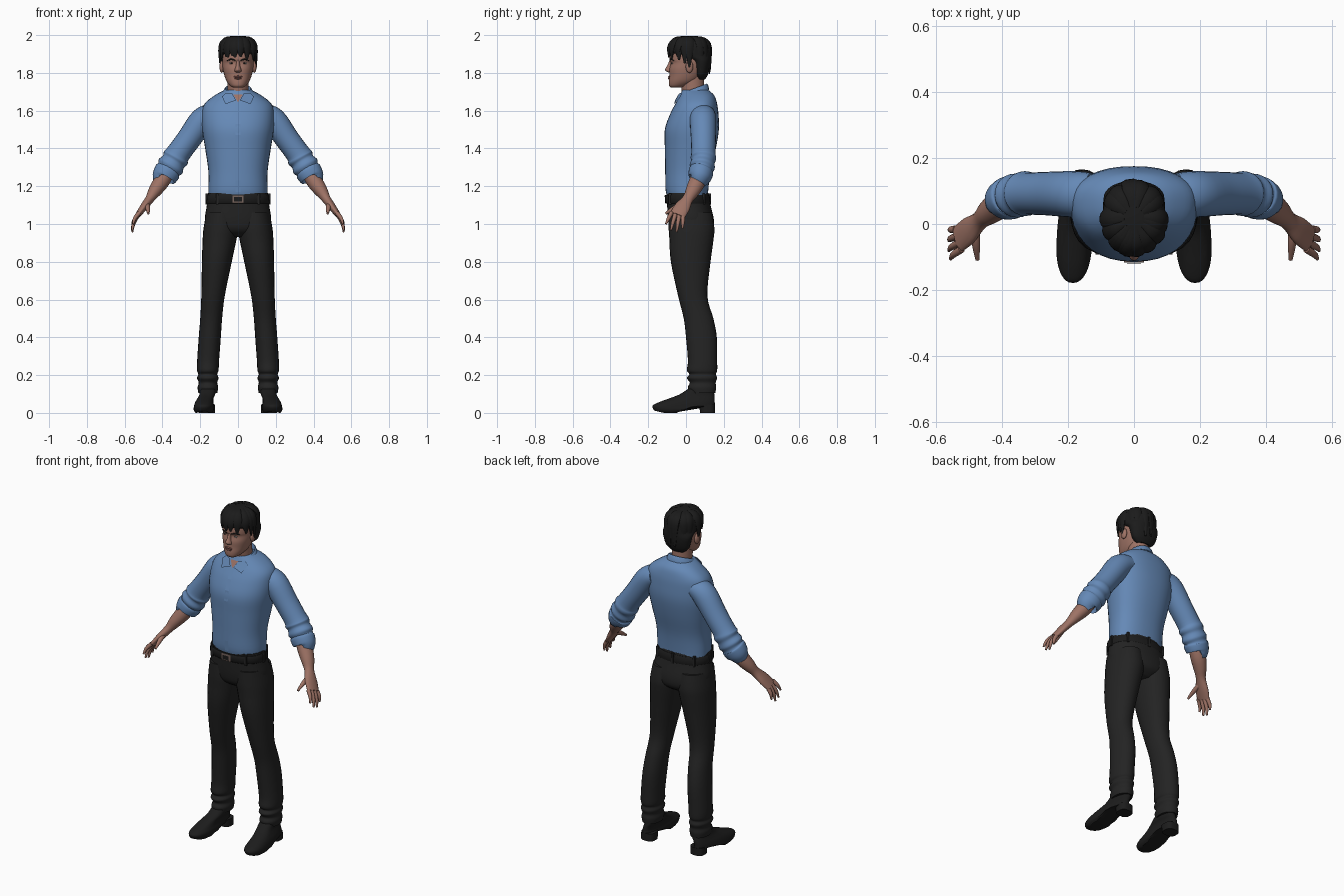
import bpy
import bmesh
import math
import random
from mathutils import Vector
from mathutils.bvhtree import BVHTree

random.seed(4)
if "Cube" in bpy.data.objects:
    bpy.data.objects.remove(bpy.data.objects["Cube"], do_unlink=True)


def material(name, *rgb):
    mat = bpy.data.materials.new(name)
    mat.use_nodes = True
    mat.diffuse_color = (*rgb, 1)
    shader = mat.node_tree.nodes["Principled BSDF"]
    shader.inputs["Base Color"].default_value = (*rgb, 1)
    shader.inputs["Roughness"].default_value = 0.7
    return mat


SHIRT = material("blue cloth", 0.13, 0.25, 0.47)
TROUSERS = material("black cloth", 0.017, 0.017, 0.017)
LEATHER = material("black leather", 0.012, 0.012, 0.012)
HAIR = material("black hair", 0.011, 0.011, 0.011)
SKIN = material("skin", 0.34, 0.17, 0.13)
LIPS = material("lips", 0.25, 0.1, 0.085)
EYE = material("eye white", 0.36, 0.32, 0.3)
METAL = material("buckle metal", 0.2, 0.14, 0.12)
SIDES = (("left_", 1), ("right_", -1))


def finish(name, bm, mat, side=1, sharp=50):
    """Turn a bmesh into a smooth object with sharp edges kept."""
    for v in bm.verts:
        v.co.x *= side
    bmesh.ops.recalc_face_normals(bm, faces=bm.faces)
    for f in bm.faces:
        f.smooth = True
    for e in bm.edges:
        e.smooth = e.calc_face_angle(0) < math.radians(sharp)
    mesh = bpy.data.meshes.new(name)
    bm.to_mesh(mesh)
    bm.free()
    mesh.materials.append(mat)
    obj = bpy.data.objects.new(name, mesh)
    bpy.context.collection.objects.link(obj)
    return obj


def spline(rows, steps):
    """Catmull-Rom interpolation of rows of numbers."""
    out = []
    for i in range(len(rows) - 1):
        a, b, c, d = (rows[max(0, min(len(rows) - 1, i + k))] for k in (-1, 0, 1, 2))
        for s in range(steps):
            t = s / steps
            out.append([q + t * (r - p + t * (2 * p - 5 * q + 4 * r - w + t * (3 * (q - r) + w - p))) / 2
                        for p, q, r, w in zip(a, b, c, d)])
    return out + [list(rows[-1])]


def skin(frames, seg=24, power=1.0, bias=0.5, cap=True):
    """Join rounded cross-sections given as centre, half-width and half-depth vectors."""
    bm = bmesh.new()
    rings = []
    for centre, u, v in frames:
        ring = []
        for k in range(seg):
            a = math.tau * k / seg
            c, s = math.cos(a), math.sin(a)
            c, s = (math.copysign(abs(w) ** power, w) for w in (c, s))
            depth = 2 * (bias if s < 0 else 1 - bias)
            ring.append(bm.verts.new(centre + u * c + v * s * depth))
        rings.append(ring)
    for low, high in zip(rings, rings[1:]):
        for k in range(seg):
            n = (k + 1) % seg
            bm.faces.new((low[k], low[n], high[n], high[k]))
    if cap:
        bm.faces.new(rings[0])
        bm.faces.new(rings[-1])
    return bm


def stack(rows, steps=4, bias=0.5, **options):
    """Horizontal sections: z, x from, x to, y from, y to."""
    frames = []
    for z, xa, xb, ya, yb in spline(rows, steps):
        frames.append((Vector(((xa + xb) / 2, ya + (yb - ya) * bias, z)),
                       Vector(((xb - xa) / 2, 0, 0)), Vector((0, (yb - ya) / 2, 0))))
    return skin(frames, bias=bias, **options)


def centred(rows, **options):
    """Symmetric sections: z, half-width, y from, y to."""
    return stack([(z, -w, w, ya, yb) for z, w, ya, yb in rows], **options)


def tube(rows, steps=4, ref=(0, 1, 0), **options):
    """Sections along a path: x, y, z, thickness radius, width radius."""
    rows = spline(rows, steps)
    pts = [Vector(r[:3]) for r in rows]
    frames = []
    for i, r in enumerate(rows):
        t = (pts[min(i + 1, len(pts) - 1)] - pts[max(i - 1, 0)]).normalized()
        v = Vector(ref)
        v = (v - t * v.dot(t)).normalized()
        frames.append((pts[i], v.cross(t) * r[3], v * r[4]))
    return skin(frames, **options)


def ball(name, centre, radii, mat, side=1):
    bm = bmesh.new()
    bmesh.ops.create_uvsphere(bm, u_segments=16, v_segments=10, radius=1)
    for v in bm.verts:
        v.co = Vector(a * b + c for a, b, c in zip(v.co, radii, centre))
    finish(name, bm, mat, side)


def front_of(obj):
    """Return a function giving the y of an object's front surface at x, z."""
    mesh = obj.data
    tree = BVHTree.FromPolygons([v.co for v in mesh.vertices], [tuple(p.vertices) for p in mesh.polygons])

    def lookup(x, z):
        hit = tree.ray_cast(Vector((x, -1, z)), Vector((0, 1, 0)))[0]
        return hit.y if hit else 0.0
    return lookup


def plate(name, outline, surface, lift, mat, side=1):
    """Thin panel laid on a front surface from an x, z outline."""
    bm = bmesh.new()
    face = bm.faces.new([bm.verts.new((x, surface(x, z) - lift, z)) for x, z in outline])
    bmesh.ops.solidify(bm, geom=[face], thickness=0.006)
    finish(name, bm, mat, side, 30)


# Shirt body
torso = finish("shirt_body", centred([
    (1.13, .155, -.095, .115), (1.18, .157, -.108, .118), (1.28, .157, -.11, .13),
    (1.4, .174, -.112, .158), (1.5, .19, -.112, .174), (1.58, .192, -.085, .172),
    (1.635, .178, -.057, .165), (1.68, .125, -.033, .15), (1.71, .07, -.02, .118)],
    bias=0.58, power=0.88, seg=36), SHIRT)
chest = front_of(torso)
for i in range(8):
    low, high = 1.17 + i * 0.06, 1.23 + i * 0.06
    plate("button_strip", [(-.012, low), (.012, low), (.012, high), (-.012, high)], chest, 0.002, SHIRT)

# Collar: folded band, pointed flaps and open throat
band = [(1.675, .062, .064), (1.7, .062, .064), (1.718, .068, .068), (1.712, .074, .074), (1.685, .086, .08)]
finish("collar_band", skin([(Vector((0, .043, z)), Vector((w, 0, 0)), Vector((0, d, .025)))
                            for z, w, d in band], cap=False), SHIRT)
plate("throat", [(0, 1.645), (.025, 1.685), (-.025, 1.685)], chest, 0.004, SKIN)
for label, s in SIDES:
    plate(label + "collar_flap", [(.01, 1.655), (.03, 1.69), (.062, 1.695), (.085, 1.675), (.066, 1.635)],
          chest, 0.012, SHIRT, s)

# Sleeves with rolled, rumpled cuffs
sleeve = [(.13, .09, 1.58, .055, .065), (.185, .09, 1.552, .068, .07), (.26, .092, 1.45, .064, .066),
          (.315, .092, 1.375, .064, .064), (.33, .092, 1.35, .071, .068), (.342, .09, 1.33, .064, .062),
          (.357, .086, 1.305, .073, .067), (.368, .083, 1.287, .064, .06), (.374, .08, 1.277, .07, .066),
          (.393, .072, 1.245, .064, .06), (.394, .07, 1.24, .05, .048)]
forearm = [(.36, .085, 1.3, .04, .04), (.405, .06, 1.225, .042, .044), (.44, .035, 1.175, .035, .038),
           (.467, .01, 1.133, .024, .029), (.5, -.02, 1.088, .02, .042), (.532, -.046, 1.045, .014, .042)]
fingers = {"index": (.555, -.106, 1.0), "middle": (.56, -.08, .967),
           "ring": (.56, -.05, .957), "little": (.556, -.018, .977)}
for label, s in SIDES:
    finish(label + "sleeve", tube(sleeve), SHIRT, s)
    finish(label + "forearm_and_palm", tube(forearm, seg=20), SKIN, s)
    # Fingers and thumb
    for i, (finger, tip) in enumerate(fingers.items()):
        tip = Vector(tip)
        base = Vector((.522, -.076, 1.06)).lerp(Vector((.538, -.016, 1.036)), i / 3)
        middle = base.lerp(tip, 0.55) + Vector((.006, 0, .003))
        finish(label + finger + "_finger", tube([(*base, .012, .012), (*middle, .01, .01), (*tip, .005, .005)],
                                                seg=10), SKIN, s)
    finish(label + "thumb", tube([(.482, -.015, 1.105, .015, .015), (.478, -.06, 1.085, .013, .013),
                                  (.474, -.108, 1.055, .006, .006)], seg=10, ref=(1, 0, 0)), SKIN, s)

# Trousers
finish("trouser_seat", centred([
    (1.165, .158, -.104, .118), (1.1, .165, -.1, .13), (1.02, .175, -.094, .148),
    (.965, .15, -.078, .142), (.93, .07, -.03, .1)], power=0.9, seg=32), TROUSERS)
leg = [(1.06, .01, .168, -.092, .138), (.98, .0, .182, -.092, .15), (.92, .008, .187, -.088, .146),
       (.8, .033, .191, -.08, .13), (.62, .07, .194, -.042, .113), (.5, .084, .2, -.012, .145),
       (.4, .091, .208, .0, .163), (.28, .1, .216, .01, .165), (.225, .103, .217, .005, .165),
       (.205, .11, .21, .018, .158), (.185, .103, .217, .004, .165), (.16, .11, .208, .02, .157),
       (.135, .105, .214, .01, .16), (.105, .11, .21, .02, .155)]
shoe = [(.0, .135, .222, -.155, .145), (.015, .126, .232, -.17, .15), (.038, .125, .23, -.177, .153),
        (.058, .13, .224, -.14, .152), (.078, .13, .214, -.085, .152), (.1, .122, .205, -.03, .15),
        (.14, .12, .2, .03, .145)]
for label, s in SIDES:
    finish(label + "trouser_leg", stack(leg, power=0.95), TROUSERS, s)
    # Shoe with a raised toe and arch, standing on a heel
    bm = stack(shoe, bias=0.35, power=0.9, seg=32)
    for v in bm.verts:
        y = v.co.y
        v.co.z = max(v.co.z, 0.25 * (-.12 - y), min(.036, (y + .05) * 0.4))
        v.co.x -= 0.04 * y
    finish(label + "shoe", bm, LEATHER, s)
    finish(label + "heel", stack([(0, .122, .206, .075, .153), (.045, .122, .206, .068, .153)],
                                 steps=1, power=0.7), LEATHER, s)

# Belt, loops and buckle
belt = finish("belt", centred([(1.108, .165, -.106, .128), (1.112, .168, -.11, .13), (1.15, .164, -.113, .125),
                               (1.154, .161, -.11, .122)], steps=1, power=0.9, seg=36), LEATHER)
for angle in (-130, -50, 0, 45, 90, 135, 180):
    a = math.radians(angle)
    c, d = (math.copysign(abs(w) ** 0.9, w) for w in (math.cos(a), math.sin(a)))
    bm = bmesh.new()
    bmesh.ops.create_cube(bm, size=1)
    for v in bm.verts:
        v.co = Vector((v.co.x * .014, v.co.y * .014, v.co.z * .06 + 1.132))
        v.co += Vector((.164 * c, .008 + .118 * d, 0))
    finish("belt_loop", bm, TROUSERS)
waist = front_of(belt)
for name, w, h, lift, mat in (("buckle", .03, .021, .006, METAL), ("buckle_opening", .021, .013, .008, LEATHER)):
    plate(name, [(-w, 1.131 - h), (w, 1.131 - h), (w, 1.131 + h), (-w, 1.131 + h)], waist, lift, mat)

# Neck and head
finish("neck", centred([(1.65, .062, -.015, .105), (1.7, .056, -.022, .098), (1.8, .056, -.035, .095)]), SKIN)
head = finish("head", centred([
    (1.722, .026, -.078, -.02), (1.732, .042, -.089, .01), (1.755, .06, -.091, .06), (1.785, .072, -.088, .085),
    (1.82, .08, -.088, .1), (1.852, .083, -.081, .108), (1.872, .083, -.087, .11), (1.91, .082, -.082, .112),
    (1.95, .07, -.06, .1), (1.975, .045, -.03, .07)], power=0.9, seg=40), SKIN)
face = front_of(head)
finish("nose", centred([(1.802, .01, -.092, -.06), (1.808, .019, -.104, -.06), (1.818, .017, -.111, -.06),
                        (1.838, .011, -.1, -.06), (1.868, .008, -.086, -.06)], seg=16), SKIN)
ball("upper_lip", (0, face(0, 1.778), 1.78), (.024, .006, .005), LIPS)
ball("lower_lip", (0, face(0, 1.77), 1.771), (.02, .007, .005), LIPS)
for label, s in SIDES:
    ball(label + "eye", (.034, face(.034, 1.851) + .002, 1.851), (.014, .005, .005), EYE, s)
    ball(label + "iris", (.034, face(.034, 1.851) - .001, 1.851), (.005, .004, .0048), HAIR, s)
    brow = [(x, face(x, z) - .001, z, .003, r) for x, z, r in ((.014, 1.866, .003), (.036, 1.872, .004),
                                                              (.058, 1.865, .002))]
    finish(label + "eyebrow", tube(brow, seg=8, ref=(0, 0, 1)), HAIR, s)
    ball(label + "ear", (.086, .018, 1.832), (.012, .02, .032), SKIN, s)

# Hair: a cap, then overlapping locks from the crown
finish("hair_cap", centred([
    (1.765, .045, .06, .1), (1.79, .072, .045, .116), (1.83, .085, .036, .127), (1.865, .092, .022, .131),
    (1.89, .094, -.045, .132), (1.908, .096, -.088, .132), (1.94, .094, -.09, .126), (1.968, .08, -.076, .112),
    (1.986, .055, -.05, .084), (1.994, .025, -.015, .05)], power=0.95, seg=32), HAIR)
for i in range(22):
    a = math.tau * i / 22
    out = Vector((math.sin(a), -math.cos(a), 0))
    back = (1 - math.cos(a)) / 2
    low = 1.888 - 0.09 * back + random.uniform(-.014, .014)
    drift = random.uniform(-.02, .02)
    across = Vector((math.cos(a), math.sin(a), 0))
    path = []
    for reach, z, thick, wide in ((.3, 1.985, .01, .016), (.72, 1.975, .012, .024),
                                  (.98, 1.935, .011, .024), (1.01, low, .003, .005)):
        p = Vector((out.x * .094 * reach, .018 + out.y * .108 * reach, z)) + across * drift * reach
        path.append((*p, thick, wide))
    finish("hair_lock", tube(path, seg=10, ref=across), HAIR)
